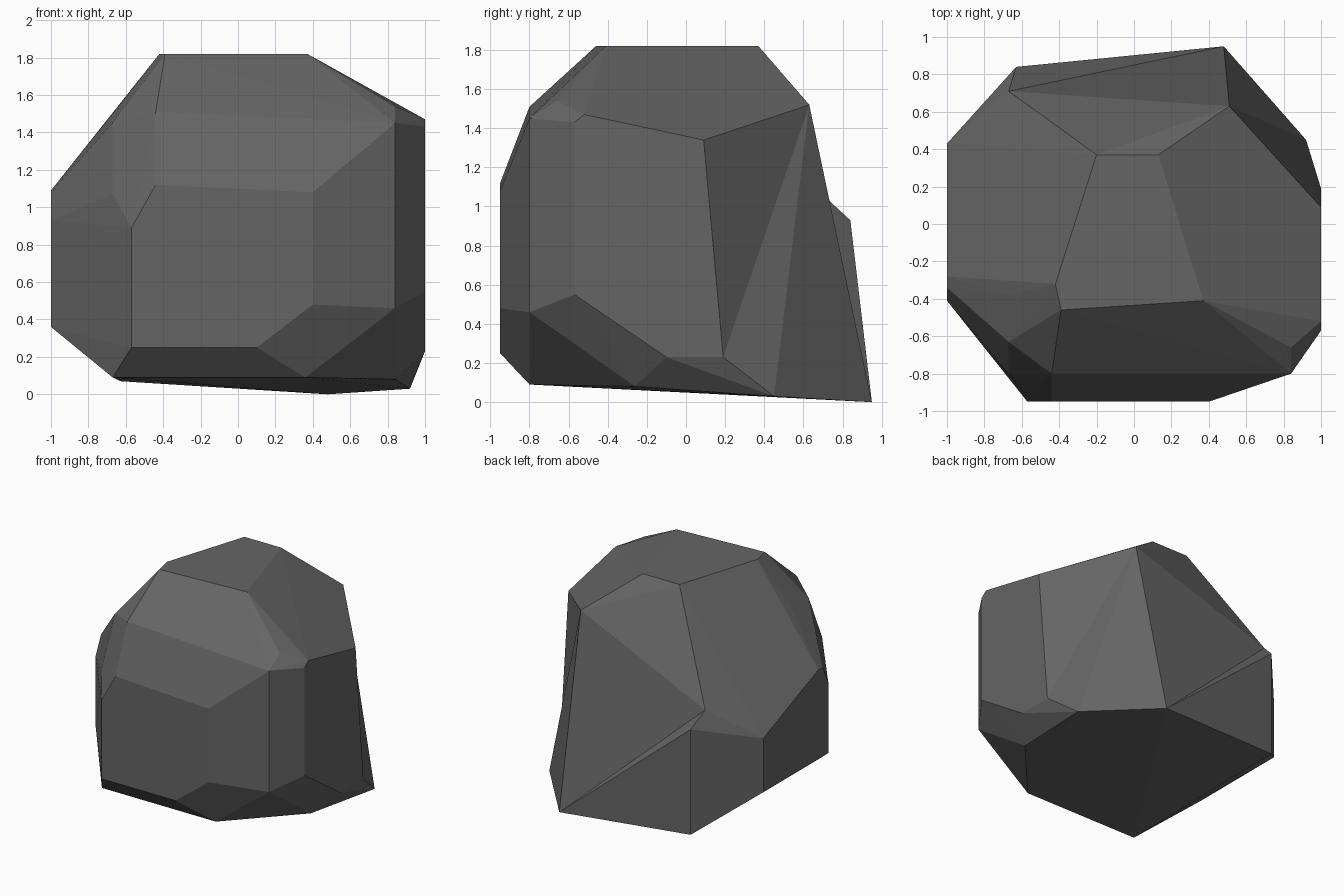
import bpy
import bmesh
from mathutils import Vector

default_cube = bpy.data.objects.get("Cube")
if default_cube:
    bpy.data.objects.remove(default_cube, do_unlink=True)


def make_material(name, grey):
    material = bpy.data.materials.new(name)
    material.use_nodes = True
    colour = (grey, grey, grey, 1)
    material.diffuse_color = colour
    shader = material.node_tree.nodes["Principled BSDF"]
    shader.inputs["Base Color"].default_value = colour
    shader.inputs["Roughness"].default_value = 1
    return material


# Helpers that place corner points on a flat cut of the stone
def cut_x(x, *corners):
    return [Vector((x, y, z)) for y, z in corners]


def cut_y(y, *corners):
    return [Vector((x, y, z)) for x, z in corners]


def cut_z(z, *corners):
    return [Vector((x, y, z)) for x, y in corners]


def nearest_vertex(bm, point):
    return min(bm.verts, key=lambda vert: (vert.co - point).length)


def make_stone(name, points, material, hollow_edge=None):
    """Wrap the corner points in flat facets, optionally turning one edge inward."""
    bm = bmesh.new()
    for point in points:
        bm.verts.new(point)
    hull = bmesh.ops.convex_hull(bm, input=bm.verts)
    loose = {item for key in ("geom_interior", "geom_unused") for item in hull[key]
             if isinstance(item, bmesh.types.BMVert)}
    bmesh.ops.delete(bm, geom=list(loose), context="VERTS")
    if hollow_edge:
        ends = [nearest_vertex(bm, point) for point in hollow_edge]
        edge = bm.edges.get(ends)
        if edge:
            bmesh.ops.rotate_edges(bm, edges=[edge], use_ccw=False)
    bmesh.ops.recalc_face_normals(bm, faces=bm.faces)
    mesh = bpy.data.meshes.new(name)
    bm.to_mesh(mesh)
    bm.free()
    mesh.materials.append(material)
    stone = bpy.data.objects.new(name, mesh)
    bpy.context.collection.objects.link(stone)
    return stone


stone_grey = make_material("stone grey", 0.13)

# Flat crown and the shoulder corners below it
crown = cut_z(1.82, (-.2, .37), (.13, .37), (.37, -.41), (-.39, -.46), (-.42, -.32))
left_shoulder = cut_x(.84, (-.66, 1.54), (.22, 1.35))
right_shoulder = cut_x(-.67, (-.63, 1.45), (-.38, 1.5))

# Front facet and the chamfer around it
front = cut_y(-.95, (-.57, .25), (.1, .25), (.4, .48), (.4, 1.08), (-.44, 1.12), (-.57, .89))
front_rim = cut_y(-.8, (-.44, 1.51), (.84, 1.45), (.84, .46), (.36, .09), (-.67, .09), (-.67, 1.07))

# Side facets
left_side = cut_x(1, (-.57, 1.43), (-.52, 1.47), (.09, 1.34), (.19, .23), (-.1, .23), (-.57, .55))
right_side = cut_x(-1, (-.41, .36), (-.41, .93), (-.34, 1.08), (-.28, 1.09), (.43, .8), (.43, .36))

# Back peak, back ledge line and lower corners
back_peak = Vector((.51, .63, 1.52))
back_foot = Vector((.48, .95, 0))
back_notch = Vector((-.67, .71, 1.05))
left_foot = Vector((.92, .45, .03))
left_keel = Vector((.84, -.26, .08))

body = crown + left_shoulder + right_shoulder + front + front_rim + left_side + right_side
body += [back_peak, back_foot, back_notch, left_foot, left_keel]
make_stone("rock_body", body, stone_grey, hollow_edge=(left_shoulder[-1], left_foot))

# Low wedge that forms the narrow ledge across the back
ledge = cut_x(-.63, (.84, .07), (.84, .93))
ledge += [back_foot, back_notch, front_rim[4], right_side[0], right_side[-2], right_side[-1]]
make_stone("rock_back_ledge", ledge, stone_grey)
